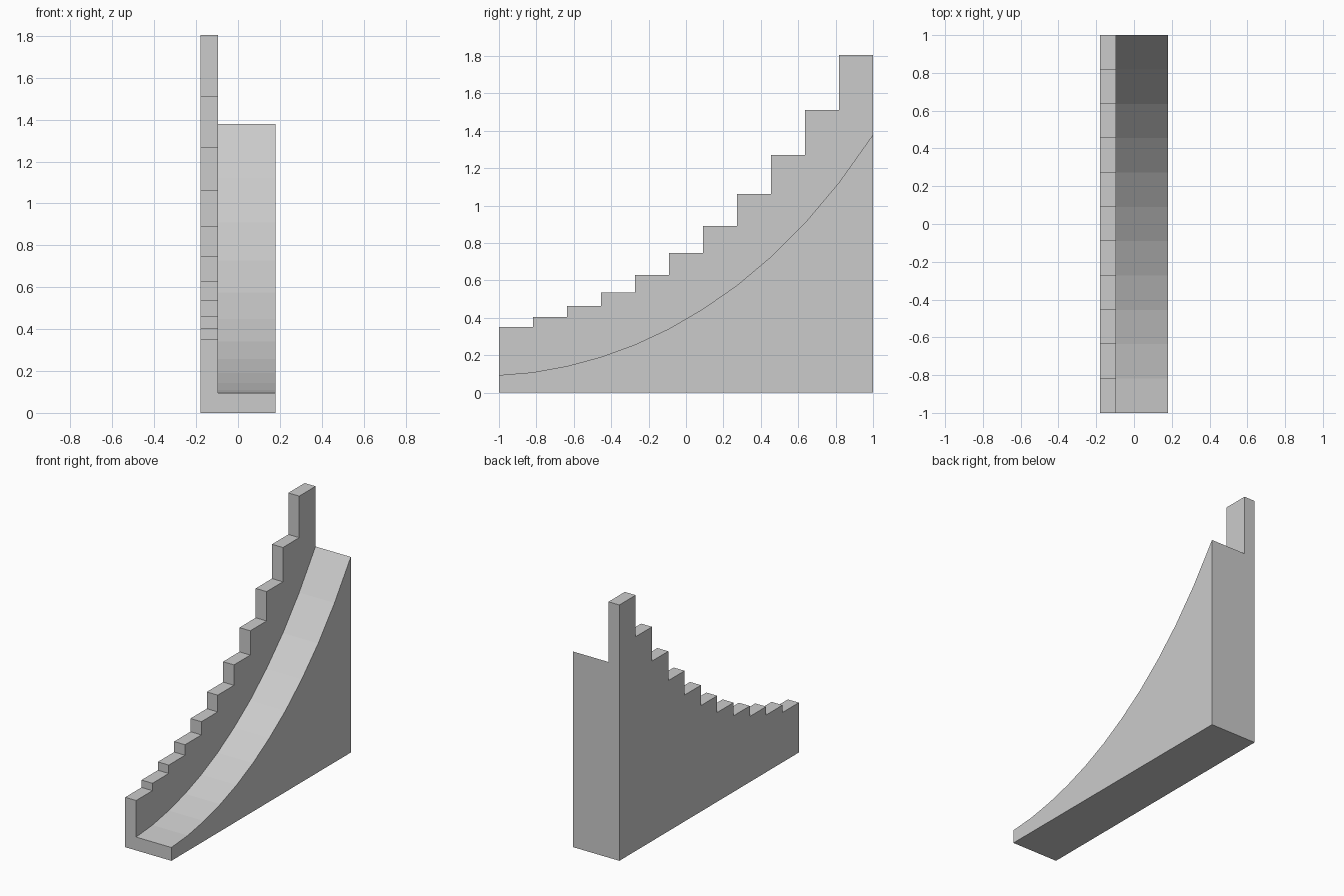
import bpy, bmesh

if "Cube" in bpy.data.objects:
    bpy.data.objects.remove(bpy.data.objects["Cube"])

X0, X1, X2 = -0.18, -0.095, 0.18   # outer wall, inner wall, open ramp side
steps = [0.352, 0.404, 0.463, 0.537, 0.63, 0.748, 0.892, 1.063, 1.27, 1.512, 1.805]
slope = [0.094, 0.109, 0.142, 0.191, 0.257, 0.342, 0.448, 0.574, 0.727, 0.908, 1.124, 1.38]
n = len(steps)
ys = [-1 + 2 * i / n for i in range(n + 1)]

# Side profiles as (y, z)
stairs = [p for i, z in enumerate(steps) for p in ((ys[i], z), (ys[i + 1], z))]
curve = list(zip(ys, slope))
base = [(1, 0), (-1, 0)]

bm = bmesh.new()


def face(points):
    bm.faces.new([bm.verts.new(p) for p in points])


def cap(x, profile):
    face([(x, y, z) for y, z in profile])


def strip(xa, xb, profile):
    for (ya, za), (yb, zb) in zip(profile, profile[1:]):
        face([(xa, ya, za), (xb, ya, za), (xb, yb, zb), (xa, yb, zb)])


# Stepped wall sides, open ramp side
cap(X0, stairs + base)
cap(X1, stairs + curve[::-1])
cap(X2, curve + base)
# Step treads and risers, curved slide surface, underside
strip(X0, X1, stairs)
strip(X1, X2, curve)
strip(X0, X2, base)
# L-shaped front and back ends
for y, top, low in ((-1, steps[0], slope[0]), (1, steps[-1], slope[-1])):
    face([(X0, y, 0), (X2, y, 0), (X2, y, low), (X1, y, low), (X1, y, top), (X0, y, top)])

# Weld into one closed solid
bmesh.ops.remove_doubles(bm, verts=bm.verts, dist=1e-4)
bmesh.ops.recalc_face_normals(bm, faces=bm.faces)
mesh = bpy.data.meshes.new("ramp_with_stepped_wall")
bm.to_mesh(mesh)
bm.free()
bpy.context.collection.objects.link(bpy.data.objects.new("ramp_with_stepped_wall", mesh))
